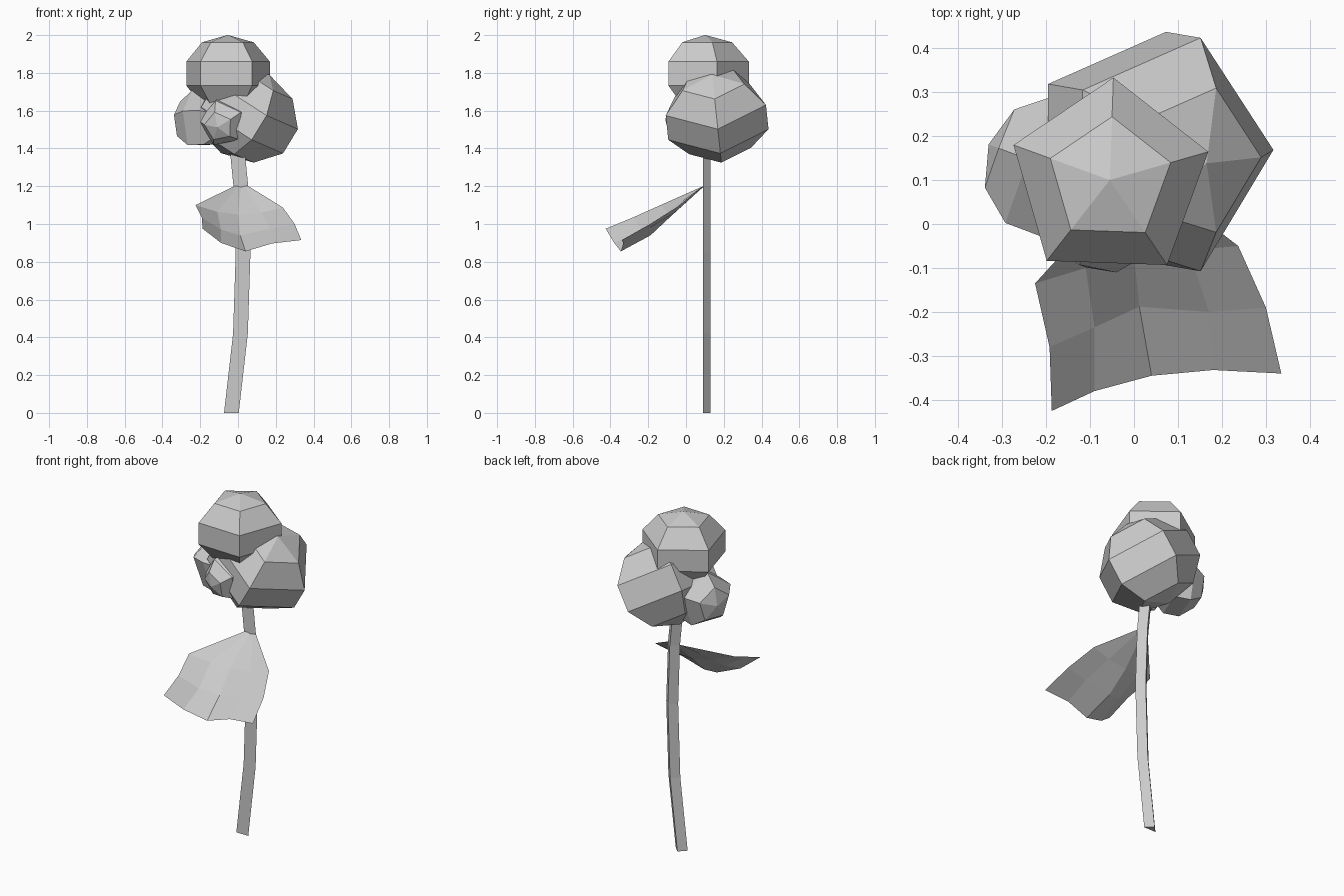
import bpy, math
from mathutils import Vector

if "Cube" in bpy.data.objects:
    bpy.data.objects.remove(bpy.data.objects["Cube"])


def make_object(name, verts, faces):
    mesh = bpy.data.meshes.new(name)
    mesh.from_pydata([tuple(v) for v in verts], [], faces)
    mesh.update()
    obj = bpy.data.objects.new(name, mesh)
    bpy.context.collection.objects.link(obj)
    return obj


def blossom(name, center, axis, toward, radius, half_height, n=5):
    """Five-sided, five-ring flattened ball; one meridian faces 'toward'."""
    c, a, u = Vector(center), Vector(axis).normalized(), Vector(toward)
    u = (u - a * u.dot(a)).normalized()
    w = a.cross(u)
    verts = [c + a * half_height]
    for ring in range(1, 5):
        th = math.pi * ring / 5
        for i in range(n):
            ph = 2 * math.pi * i / n
            verts.append(c + a * half_height * math.cos(th)
                         + (u * math.cos(ph) + w * math.sin(ph)) * radius * math.sin(th))
    verts.append(c - a * half_height)
    last = len(verts) - 1
    faces = []
    for i in range(n):
        j = (i + 1) % n
        faces.append((0, 1 + i, 1 + j))
        for r in range(3):
            p, q = 1 + r * n, 1 + (r + 1) * n
            faces.append((p + i, q + i, q + j, p + j))
        faces.append((last, 1 + 3 * n + j, 1 + 3 * n + i))
    return make_object(name, verts, faces)


# Flower head: four flattened balls
blossom("top_blossom", (-0.055, 0.10, 1.796), (0, 0, 1),
        (math.cos(math.radians(16)), math.sin(math.radians(16)), 0), 0.245, 0.205)
blossom("large_blossom", (0.038, 0.16, 1.583), (0.52, -0.09, 0.85), (1, 0, 0), 0.295, 0.245)
blossom("left_blossom", (-0.195, 0.13, 1.55), (-0.93, 0.35, -0.03), (0, 0, 1), 0.17, 0.145)
blossom("front_blossom", (-0.075, 0.005, 1.54), (-0.3, -0.9, -0.25), (-0.2, 0, 1), 0.135, 0.113)

# Stem: triangular section swept up a gentle bend
path = [(-0.035, 0), (0.013, 0.42), (0.027, 0.85), (0.015, 1.2), (-0.01, 1.45)]
verts, faces = [], [(0, 2, 1)]
for x, z in path:
    verts += [(x - 0.039, 0.09, z), (x + 0.039, 0.09, z), (x, 0.13, z)]
for r in range(len(path) - 1):
    for i in range(3):
        p, q, j = 3 * r, 3 * r + 3, (i + 1) % 3
        faces.append((p + i, p + j, q + j, q + i))
top = 3 * (len(path) - 1)
faces.append((top, top + 1, top + 2))
make_object("stem", verts, faces)

# Leaf: cupped sheet, four rows of five points from stem to tip
rows = [
    [(-0.02, 0.09, 1.2), (0.0, 0.09, 1.2), (0.015, 0.09, 1.195), (0.035, 0.09, 1.2), (0.055, 0.09, 1.2)],
    [(-0.225, -0.135, 1.10), (-0.11, -0.10, 1.065), (0.0, -0.07, 1.05), (0.125, -0.06, 1.06), (0.237, -0.05, 1.088)],
    [(-0.192, -0.28, 1.035), (-0.09, -0.235, 0.97), (0.012, -0.188, 0.94), (0.17, -0.20, 0.975), (0.30, -0.19, 1.0)],
    [(-0.187, -0.425, 0.975), (-0.09, -0.38, 0.90), (0.04, -0.345, 0.855), (0.18, -0.332, 0.897), (0.335, -0.34, 0.915)],
]
verts = [p for row in rows for p in row]
faces = [(5 * r + i, 5 * r + 5 + i, 5 * r + 6 + i, 5 * r + 1 + i)
         for r in range(3) for i in range(4)]
make_object("leaf", verts, faces)
